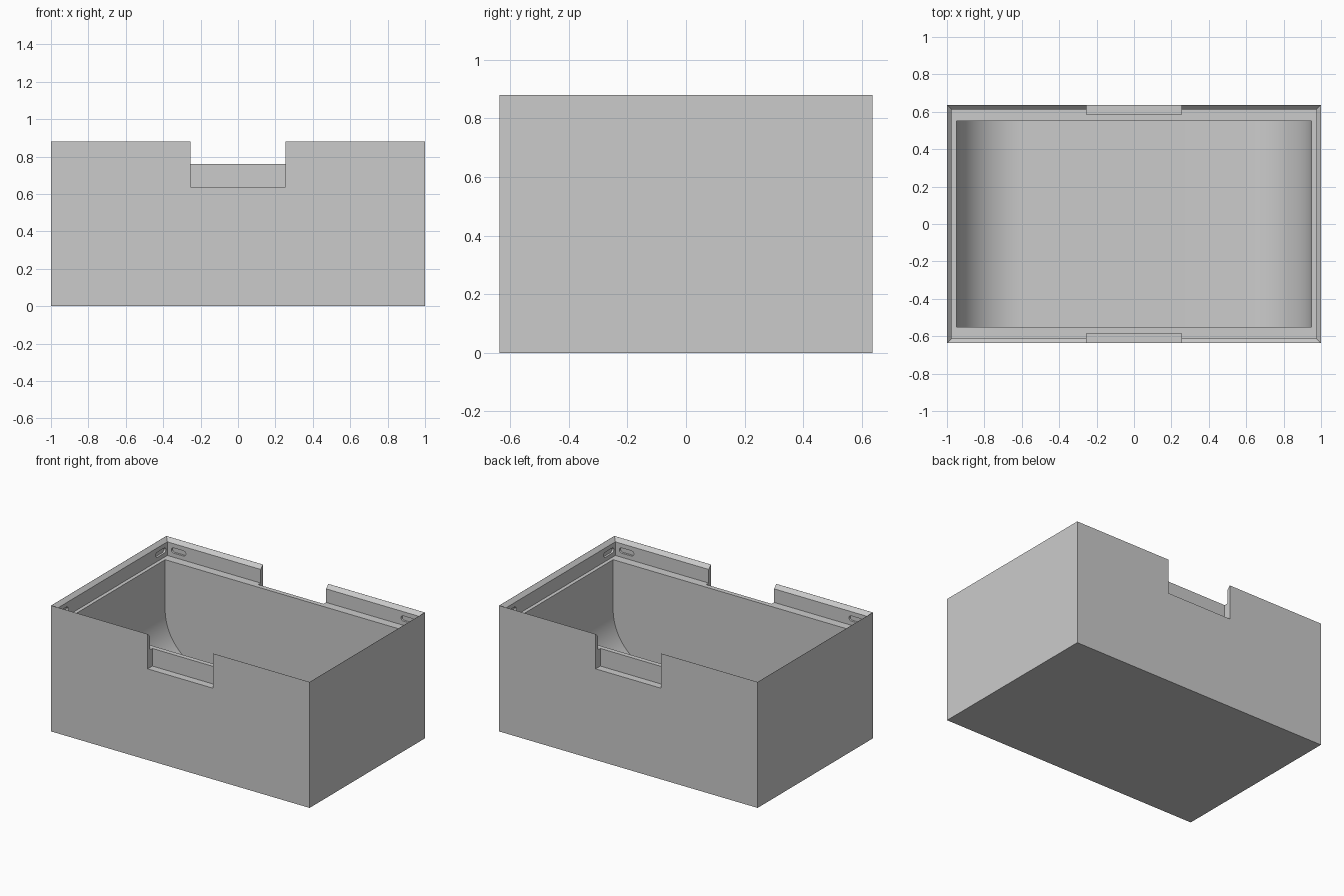
import bpy, bmesh, math
from mathutils import Vector

cube = bpy.data.objects.get("Cube")
if cube:
    bpy.data.objects.remove(cube, do_unlink=True)

HX, HY, TOP = 1.0, 0.637, 0.88     # outer half sizes and height
RX, RY = 0.975, 0.612              # half sizes inside the rim
CX, CY = 0.95, 0.552               # half sizes of the cavity
LEDGE, FLOOR, RADIUS = 0.76, 0.05, 0.36

grey = bpy.data.materials.new("light_grey")
grey.use_nodes = True
colour = (0.6, 0.6, 0.6, 1)
grey.diffuse_color = colour
grey.node_tree.nodes["Principled BSDF"].inputs["Base Color"].default_value = colour


def loft(name, rings):
    """Closed solid through a list of rings with equal point counts."""
    bm = bmesh.new()
    loops = [[bm.verts.new(p) for p in ring] for ring in rings]
    n = len(loops[0])
    for a, b in zip(loops, loops[1:]):
        for i in range(n):
            bm.faces.new((a[i], a[(i + 1) % n], b[(i + 1) % n], b[i]))
    bm.faces.new(loops[0])
    bm.faces.new(loops[-1])
    bmesh.ops.recalc_face_normals(bm, faces=bm.faces)
    mesh = bpy.data.meshes.new(name)
    bm.to_mesh(mesh)
    bm.free()
    mesh.materials.append(grey)
    ob = bpy.data.objects.new(name, mesh)
    bpy.context.collection.objects.link(ob)
    return ob


def rect(hx, hy, z, cy=0):
    return [(sx * hx, cy + sy * hy, z) for sx, sy in ((-1, -1), (1, -1), (1, 1), (-1, 1))]


def arc(cx, cz, r, start, end, steps):
    angles = [math.radians(start + (end - start) * i / steps) for i in range(steps + 1)]
    return [(cx + r * math.cos(a), cz + r * math.sin(a)) for a in angles]


def slot(centre, along, outward):
    """Rounded slot cutter sunk into a rim wall."""
    half, r = 0.038, 0.018
    shape = arc(half, 0, r, -90, 90, 8) + arc(-half, 0, r, 90, 270, 8)
    c, u, w = Vector(centre), Vector(along), Vector(outward)
    rings = [[c + u * p + Vector((0, 0, q)) + w * d for p, q in shape] for d in (-0.02, 0.014)]
    return loft("slot_cutter", rings)


# Outer box
box = loft("storage_box", [rect(HX, HY, 0), rect(HX, HY, TOP)])

# Rim recess with a flared top edge
cutters = [loft("rim_cutter", [
    rect(RX, RY, LEDGE), rect(RX, RY, TOP - 0.025),
    rect(RX + 0.053, RY + 0.053, TOP + 0.03)])]

# Cavity with rounded ends along the floor
profile = arc(-CX + RADIUS, FLOOR + RADIUS, RADIUS, 180, 270, 32)
profile += arc(CX - RADIUS, FLOOR + RADIUS, RADIUS, 270, 360, 32)
profile += [(CX, 0.8), (-CX, 0.8)]
cutters.append(loft("cavity_cutter", [[(x, y, z) for x, z in profile] for y in (-CY, CY)]))

# Finger notches, front and back
for s in (-1, 1):
    mid = s * (0.585 + 0.06)
    cutters.append(loft("notch_cutter", [rect(0.253, 0.06, 0.637, mid), rect(0.253, 0.06, 1, mid)]))

# Two slots at each rim corner
for sx in (-1, 1):
    for sy in (-1, 1):
        cutters.append(slot((sx * 0.888, sy * RY, 0.807), (1, 0, 0), (0, sy, 0)))
        cutters.append(slot((sx * RX, sy * 0.54, 0.807), (0, 1, 0), (sx, 0, 0)))

# Cut, then remove the cutters
bpy.context.view_layer.objects.active = box
box.select_set(True)
for cutter in cutters:
    mod = box.modifiers.new("cut", 'BOOLEAN')
    mod.operation = 'DIFFERENCE'
    mod.solver = 'EXACT'
    mod.object = cutter
    bpy.ops.object.modifier_apply(modifier=mod.name)
    bpy.data.objects.remove(cutter, do_unlink=True)

bpy.ops.object.shade_smooth_by_angle(angle=math.radians(25))
